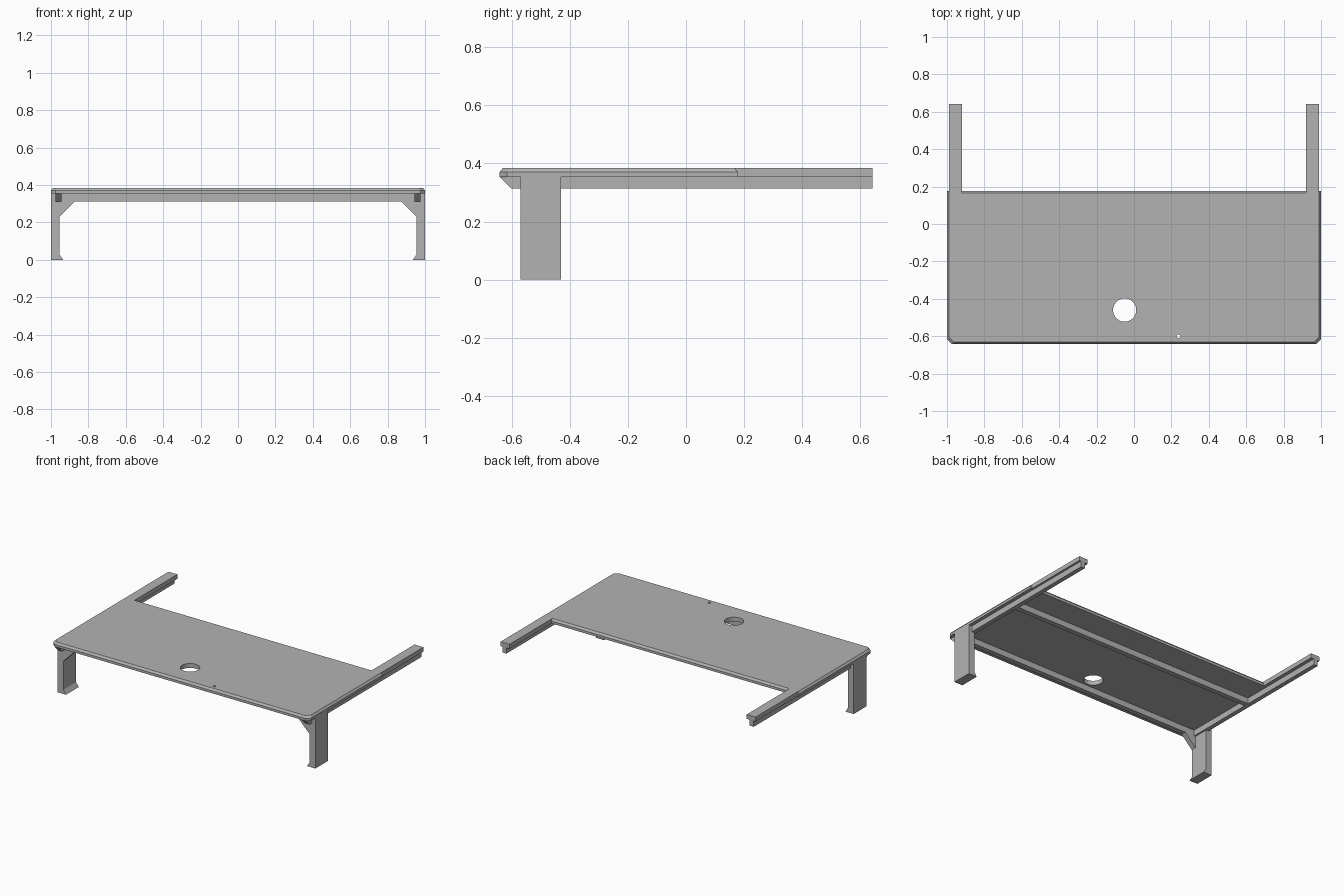
import bpy, bmesh

if "Cube" in bpy.data.objects:
    bpy.data.objects.remove(bpy.data.objects["Cube"])

grey = bpy.data.materials.new("plain grey")
grey.diffuse_color = (0.45, 0.45, 0.45, 1)
grey.use_nodes = True
grey.node_tree.nodes["Principled BSDF"].inputs["Base Color"].default_value = grey.diffuse_color

TOP, EDGE, UNDER, BEAM = 0.385, 0.371, 0.354, 0.313


def finish(name, bm):
    bmesh.ops.recalc_face_normals(bm, faces=bm.faces)
    mesh = bpy.data.meshes.new(name)
    bm.to_mesh(mesh)
    bm.free()
    mesh.materials.append(grey)
    obj = bpy.data.objects.new(name, mesh)
    bpy.context.collection.objects.link(obj)
    return obj


def loft(name, rings):
    """Closed solid through a stack of matching point rings."""
    bm = bmesh.new()
    loops = [[bm.verts.new(p) for p in ring] for ring in rings]
    n = len(loops[0])
    bm.faces.new(loops[0])
    bm.faces.new(loops[-1])
    for a, b in zip(loops, loops[1:]):
        for i in range(n):
            j = (i + 1) % n
            bm.faces.new((a[i], a[j], b[j], b[i]))
    return finish(name, bm)


def box(name, x0, x1, y0, y1, z0, z1):
    return loft(name, [[(x0, y0, z), (x1, y0, z), (x1, y1, z), (x0, y1, z)]
                       for z in (z0, z1)])


def outline(inset, z, corner=0.025):
    x, front, back = 1 - inset, -0.642 + inset, 0.177 - inset
    return [(-x + corner, front, z), (x - corner, front, z), (x, front + corner, z),
            (x, back, z), (-x, back, z), (-x, front + corner, z)]


# Board with a chamfered upper edge and two round holes
board = loft("board", [outline(0, UNDER), outline(0, EDGE), outline(0.011, TOP)])
for x, y, r, sides in ((-0.05, -0.46, 0.062, 48), (0.238, -0.6, 0.01, 16)):
    bpy.ops.mesh.primitive_cylinder_add(vertices=sides, radius=r, depth=0.2,
                                        location=(x, y, 0.37))
    cutter = bpy.context.object
    cutter.hide_render = True
    cut = board.modifiers.new("hole", 'BOOLEAN')
    cut.operation = 'DIFFERENCE'
    cut.solver = 'EXACT'
    cut.object = cutter
    bpy.context.view_layer.objects.active = board
    bpy.ops.object.modifier_apply(modifier=cut.name)
    bpy.data.objects.remove(cutter)

# Cross beams under the board
for name, y in (("front_beam", -0.57), ("middle_beam", -0.04)):
    box(name, -0.95, 0.95, y, y + 0.035, BEAM, UNDER)

for side, s in (("left", -1), ("right", 1)):
    # Arm reaching back from the board
    box(side + "_arm", s * 0.92, s * 0.989, 0.166, 0.642, UNDER, TOP)

    # Rail beneath board and arm, with a slanted front end
    rail = [(-0.642, UNDER), (-0.601, BEAM), (0.642, BEAM), (0.642, UNDER)]
    loft(side + "_rail", [[(s * x, y, z) for y, z in rail] for x in (0.944, 0.975)])

    # Leg with a flared foot
    leg = [(1, 0), (0.935, 0), (0.955, 0.03), (0.955, UNDER), (1, UNDER)]
    loft(side + "_leg", [[(s * x, y, z) for x, z in leg] for y in (-0.571, -0.43)])

    # Corner brace between leg and front beam
    brace = [(0.955, 0.23), (0.955, UNDER), (0.872, UNDER), (0.872, BEAM)]
    loft(side + "_brace", [[(s * x, y, z) for x, z in brace] for y in (-0.571, -0.535)])
